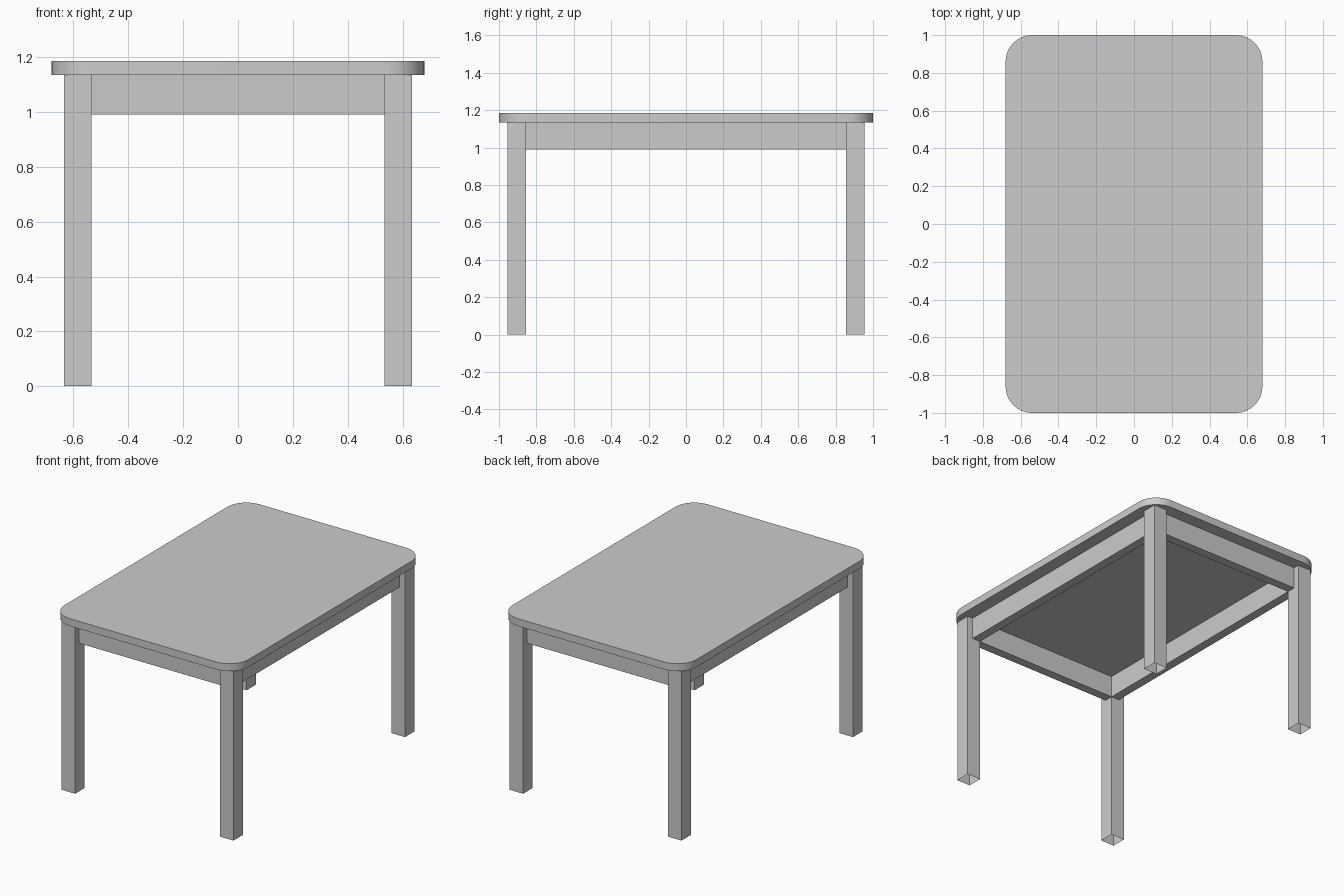
import bpy, bmesh
from mathutils import Matrix, Vector

cube = bpy.data.objects.get("Cube")
if cube:
    bpy.data.objects.remove(cube, do_unlink=True)

GREY = (0.6, 0.6, 0.6, 1)
grey = bpy.data.materials.new("light_grey")
grey.use_nodes = True
grey.diffuse_color = GREY
grey.node_tree.nodes["Principled BSDF"].inputs["Base Color"].default_value = GREY

HALF_X, HALF_Y = 0.68, 1.0           # table top half sizes
TOP_Z, UNDER_Z = 1.185, 1.135        # table top height range
CORNER = 0.14                        # table top corner radius
LEG_IN_X, LEG_IN_Y, LEG = 0.535, 0.855, 0.1
APRON_Z, APRON = 0.99, 0.06          # apron lower edge and thickness


def box(name, low, high, open_ends=False):
    """Axis-aligned box between two corners, optionally without end caps."""
    low, high = Vector(low), Vector(high)
    size = high - low
    bm = bmesh.new()
    bmesh.ops.create_cube(bm, size=1, matrix=Matrix.Translation((low + high) / 2)
                          @ Matrix.Diagonal((*size, 1)))
    if open_ends:
        caps = [f for f in bm.faces if abs(f.normal.z) > 0.9]
        bmesh.ops.delete(bm, geom=caps, context="FACES_ONLY")
    return finish(name, bm)


def finish(name, bm):
    mesh = bpy.data.meshes.new(name)
    bm.to_mesh(mesh)
    bm.free()
    mesh.materials.append(grey)
    obj = bpy.data.objects.new(name, mesh)
    bpy.context.collection.objects.link(obj)
    return obj


# Table top: slab with rounded vertical corners
bm = bmesh.new()
bmesh.ops.create_cube(bm, size=2, matrix=Matrix.Translation((0, 0, (TOP_Z + UNDER_Z) / 2))
                      @ Matrix.Diagonal((HALF_X, HALF_Y, (TOP_Z - UNDER_Z) / 2, 1)))
uprights = [e for e in bm.edges
            if abs(e.verts[0].co.z - e.verts[1].co.z) > 0.01]
bmesh.ops.bevel(bm, geom=uprights, offset=CORNER, segments=8, profile=0.5,
                affect="EDGES")
top = finish("table_top", bm)
bpy.ops.object.select_all(action="DESELECT")
top.select_set(True)
bpy.context.view_layer.objects.active = top
bpy.ops.object.shade_smooth_by_angle()

# Legs: square tubes, open at the ends
for x_name, sx in (("left", 1), ("right", -1)):
    for y_name, sy in (("front", -1), ("back", 1)):
        xs = sorted((sx * LEG_IN_X, sx * (LEG_IN_X + LEG)))
        ys = sorted((sy * LEG_IN_Y, sy * (LEG_IN_Y + LEG)))
        box(f"{y_name}_{x_name}_leg", (xs[0], ys[0], 0), (xs[1], ys[1], UNDER_Z),
            open_ends=True)

# Aprons: rails flush with the inner faces of the legs
for name, s in (("left", 1), ("right", -1)):
    xs = sorted((s * LEG_IN_X, s * (LEG_IN_X + APRON)))
    box(f"{name}_apron", (xs[0], -LEG_IN_Y, APRON_Z), (xs[1], LEG_IN_Y, UNDER_Z))
for name, s in (("front", -1), ("back", 1)):
    ys = sorted((s * LEG_IN_Y, s * (LEG_IN_Y + APRON)))
    box(f"{name}_apron", (-LEG_IN_X, ys[0], APRON_Z), (LEG_IN_X, ys[1], UNDER_Z))
